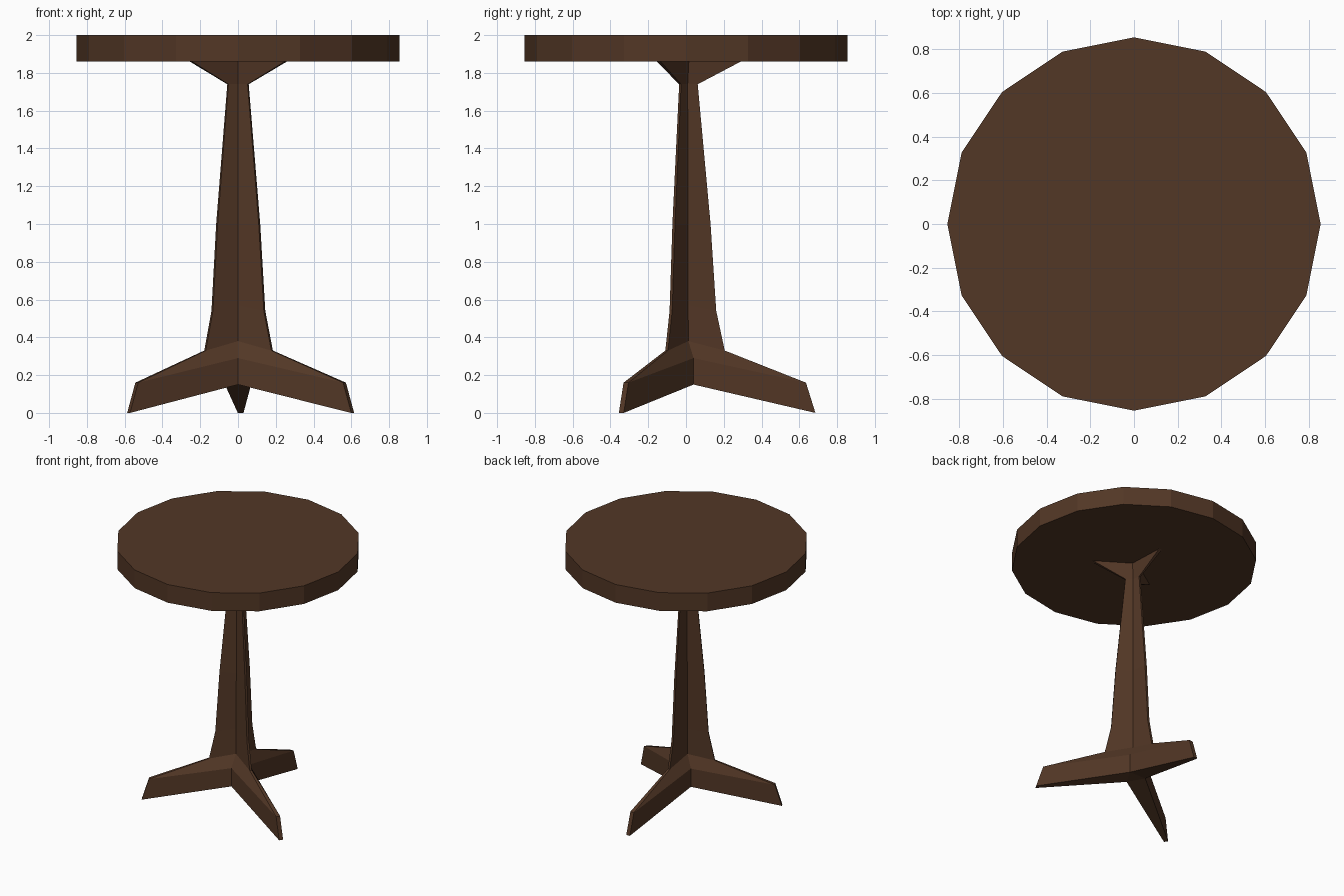
import bpy, bmesh
from math import radians, cos, sin
from mathutils import Vector

cube = bpy.data.objects.get("Cube")
if cube:
    bpy.data.objects.remove(cube, do_unlink=True)

wood = bpy.data.materials.new("dark_brown_wood")
wood.use_nodes = True
colour = (0.085, 0.038, 0.019, 1)
wood.diffuse_color = colour
bsdf = next(n for n in wood.node_tree.nodes if n.type == "BSDF_PRINCIPLED")
bsdf.inputs["Base Color"].default_value = colour
bsdf.inputs["Roughness"].default_value = 0.9


def finish(name, bm):
    bmesh.ops.recalc_face_normals(bm, faces=bm.faces)
    mesh = bpy.data.meshes.new(name)
    bm.to_mesh(mesh)
    bm.free()
    mesh.materials.append(wood)
    bpy.context.collection.objects.link(bpy.data.objects.new(name, mesh))


def polar(angle, radius, side, z):
    a = radians(angle)
    return Vector((radius * cos(a) - side * sin(a), radius * sin(a) + side * cos(a), z))


# Round sixteen-sided top
bm = bmesh.new()
bmesh.ops.create_cone(bm, cap_ends=True, segments=16, radius1=0.855, radius2=0.855, depth=0.14)
bmesh.ops.translate(bm, verts=bm.verts, vec=(0, 0, 1.93))
finish("table_top", bm)

# Three-armed pedestal: arm radius, arm z, arm half width, valley radius, valley z, x shift
rows = [
    (0.685, 0.0, 0.015, 0.08, 0.15, 0.014),
    (0.635, 0.16, 0.015, 0.08, 0.29, 0.014),
    (0.205, 0.33, 0.008, 0.025, 0.38, 0.003),
    (0.16, 0.54, 0.008, 0.023, 0.57, 0.002),
    (0.13, 1.0, 0.008, 0.021, 1.0, 0.001),
    (0.062, 1.74, 0.006, 0.018, 1.74, 0),
    (0.29, 1.86, 0.012, 0.03, 1.86, 0.002),
]
bm = bmesh.new()
rings = []
for radius, z, half, valley, valley_z, shift in rows:
    ring = []
    for angle in (90, 210, 330):
        for point in (polar(angle, radius, -half, z), polar(angle, radius, half, z)):
            ring.append(bm.verts.new(point + Vector((shift, 0, 0))))
        ring.append(bm.verts.new(polar(angle + 60, valley, 0, valley_z)))
    rings.append(ring)

count = len(rings[0])
for low, high in zip(rings, rings[1:]):
    for i in range(count):
        j = (i + 1) % count
        bm.faces.new((low[i], low[j], high[j], high[i]))

# Close both ends with a middle triangle and one strip along each arm
for ring in (rings[0], rings[-1]):
    bm.faces.new(ring[2::3])
    for i in range(0, count, 3):
        bm.faces.new((ring[i - 1], ring[i], ring[i + 1], ring[i + 2]))
finish("pedestal_with_three_feet", bm)
